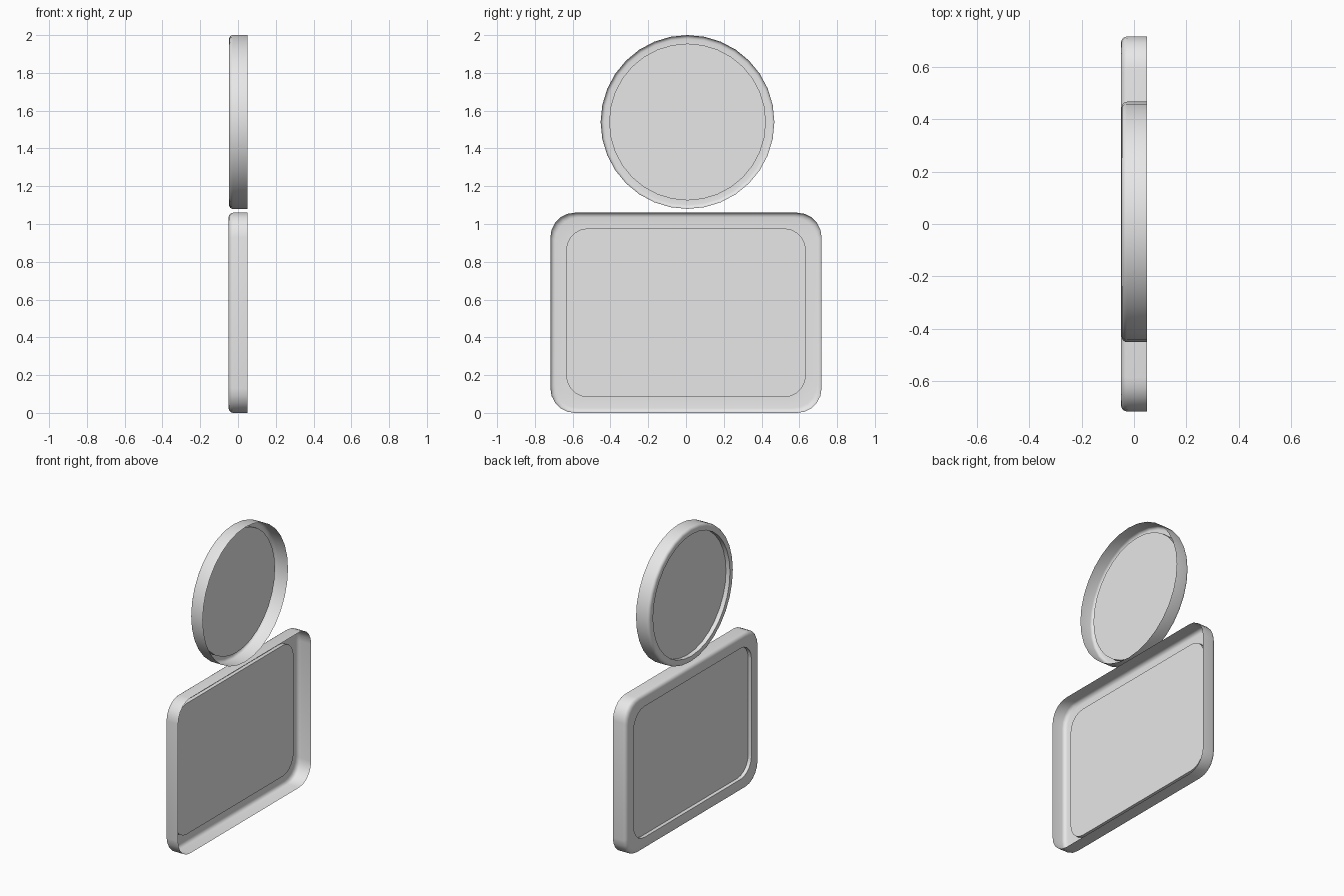
import bpy, bmesh
from math import sin, cos, pi

old = bpy.data.objects.get("Cube")
if old:
    bpy.data.objects.remove(old, do_unlink=True)

grey = bpy.data.materials.new("light_grey")
grey.use_nodes = True
grey.diffuse_color = (0.8, 0.8, 0.8, 1)
grey.node_tree.nodes["Principled BSDF"].inputs["Base Color"].default_value = (0.8, 0.8, 0.8, 1)


def outline(half_y, half_z, radius, segs):
    """Rounded rectangle in the YZ plane; a full radius gives a circle."""
    points = []
    for corner, (sy, sz) in enumerate([(1, 1), (-1, 1), (-1, -1), (1, -1)]):
        for i in range(segs + 1):
            a = (corner + i / segs) * pi / 2
            points.append((sy * (half_y - radius) + radius * cos(a),
                           sz * (half_z - radius) + radius * sin(a)))
    return points


def tray(name, centre, half_y, half_z, radius, segs, depth, bevel, lip, step):
    """Open shell: wall, rounded edge, lip and a raised floor panel."""
    back = -depth
    inner_radius = radius - lip if radius == half_y else radius * 0.9
    # Each ring is (x, inset, corner radius)
    rings = [(0.05, 0, radius)]
    for i in range(5):
        a = i / 4 * pi / 2
        inset = bevel * (1 - cos(a))
        t = inset / lip
        rings.append((back + bevel * (1 - sin(a)), inset,
                      radius + (inner_radius - radius) * t))
    rings += [(back, lip, inner_radius), (back + step, lip, inner_radius)]

    bm = bmesh.new()
    loops = []
    for x, inset, r in rings:
        pts = outline(half_y - inset, half_z - inset, r, segs)
        loops.append([bm.verts.new((x, y, z)) for y, z in pts])
    for a, b in zip(loops, loops[1:]):
        n = len(a)
        for i in range(n):
            j = (i + 1) % n
            bm.faces.new((a[i], a[j], b[j], b[i]))
    bm.faces.new(loops[-1])
    bmesh.ops.remove_doubles(bm, verts=bm.verts, dist=0.0005)
    bmesh.ops.recalc_face_normals(bm, faces=bm.faces)
    # Outward means the floor panel looks towards the back
    floor = max(bm.faces, key=lambda f: len(f.verts))
    floor.normal_update()
    if floor.normal.x > 0:
        bmesh.ops.reverse_faces(bm, faces=bm.faces)

    mesh = bpy.data.meshes.new(name)
    bm.to_mesh(mesh)
    bm.free()
    mesh.materials.append(grey)
    obj = bpy.data.objects.new(name, mesh)
    obj.location = centre
    bpy.context.collection.objects.link(obj)
    bpy.ops.object.select_all(action="DESELECT")
    obj.select_set(True)
    bpy.context.view_layer.objects.active = obj
    bpy.ops.object.shade_smooth_by_angle(angle=pi / 5)
    return obj


# Lower rectangular tray
tray("rectangular_tray", (0, 0, 0.53), 0.718, 0.53, 0.13, 5, 0.05, 0.025, 0.083, 0.025)
# Upper round tray
tray("round_tray", (0, 0.008, 1.54), 0.46, 0.46, 0.46, 8, 0.047, 0.02, 0.045, 0.03)
